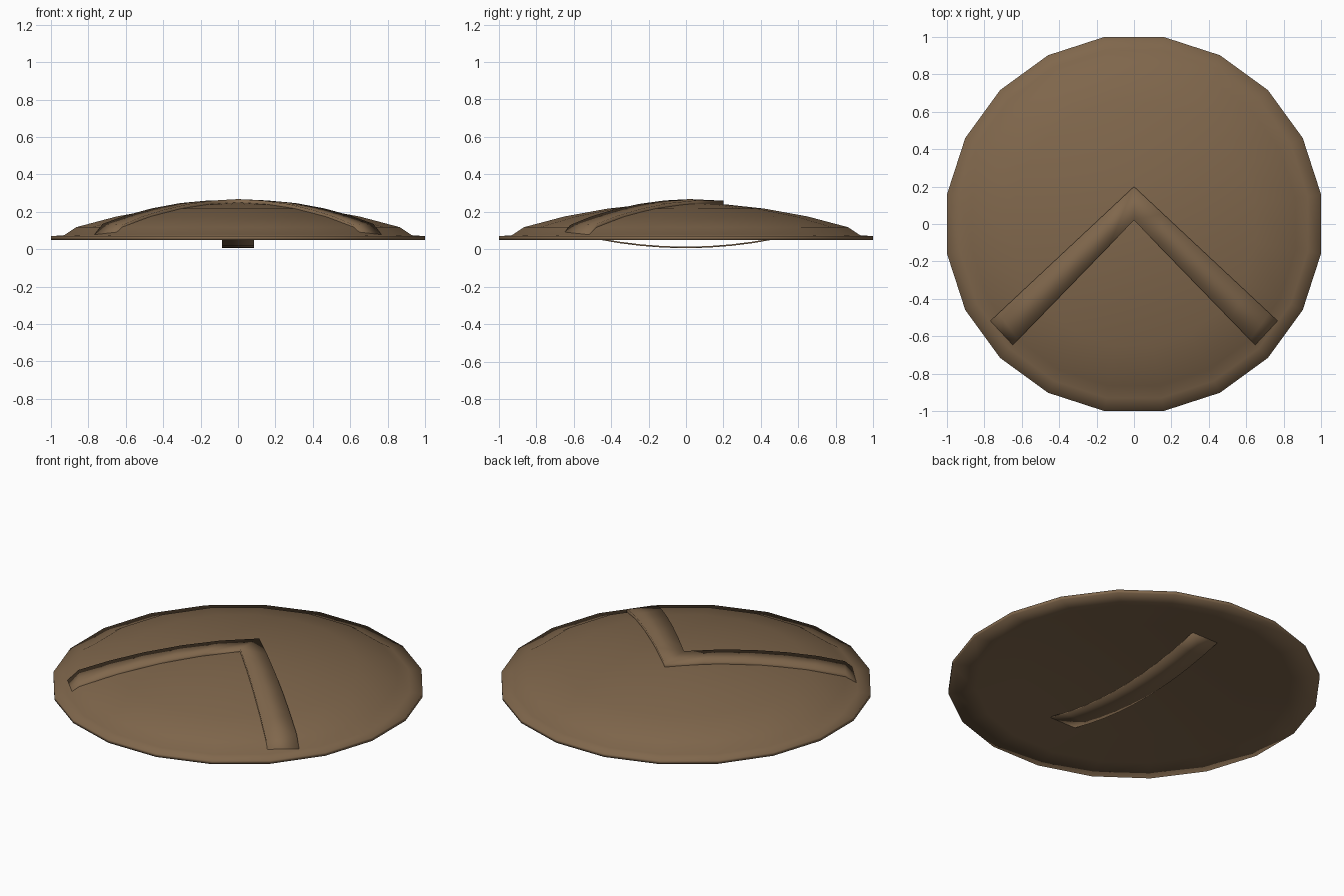
import bpy, bmesh, math

if "Cube" in bpy.data.objects:
    bpy.data.objects.remove(bpy.data.objects["Cube"])

brown = bpy.data.materials.new("brown_wood")
brown.diffuse_color = (0.215, 0.135, 0.072, 1)
brown.use_nodes = True
brown.node_tree.nodes["Principled BSDF"].inputs["Base Color"].default_value = brown.diffuse_color

SIDES = 20
K = 1 / math.cos(math.pi / SIDES)          # flat-to-corner radius
# dome profile: (radius to the flats, height)
DOME = [(0.93, 0.075), (0.865, 0.118), (0.65, 0.175), (0.42, 0.217), (0.21, 0.24), (0.0, 0.25)]
# shallow hollow underneath
HOLLOW = [(0.0, 0.115), (0.3, 0.107), (0.6, 0.085), (0.85, 0.06), (1.0, 0.05)]


def finish(name, bm, angle=180):
    bmesh.ops.recalc_face_normals(bm, faces=bm.faces)
    me = bpy.data.meshes.new(name)
    bm.to_mesh(me)
    bm.free()
    ob = bpy.data.objects.new(name, me)
    bpy.context.collection.objects.link(ob)
    me.materials.append(brown)
    bpy.ops.object.select_all(action='DESELECT')
    ob.select_set(True)
    bpy.context.view_layer.objects.active = ob
    bpy.ops.object.shade_smooth_by_angle(angle=math.radians(angle))
    return ob


def dome_z(x, y):
    r = math.hypot(x, y)
    for (r1, z1), (r0, z0) in zip(DOME, DOME[1:]):
        if r >= r0:
            return z0 + (z1 - z0) * (r - r0) / (r1 - r0)


def loft(bm, sections, caps=True):
    """Skin a list of equal closed sections, optionally capping both ends."""
    rows = [[bm.verts.new(p) for p in s] for s in sections]
    for a, b in zip(rows, rows[1:]):
        n = len(a)
        for i in range(n):
            bm.faces.new((a[i], a[(i + 1) % n], b[(i + 1) % n], b[i]))
    if caps:
        bm.faces.new(rows[0])
        bm.faces.new(rows[-1])
    return rows


# domed disc with a thin flat rim
bm = bmesh.new()
rings = []
for r, z in HOLLOW[1:] + [(1.0, 0.07)] + DOME[:-1]:
    rings.append([(r * K * math.cos((i + .5) * math.tau / SIDES),
                   r * K * math.sin((i + .5) * math.tau / SIDES), z) for i in range(SIDES)])
rows = loft(bm, rings, caps=False)
for row, z in ((rows[0], HOLLOW[0][1]), (rows[-1], DOME[-1][1])):
    tip = bm.verts.new((0, 0, z))
    for i in range(SIDES):
        bm.faces.new((row[i], row[(i + 1) % SIDES], tip))
finish("shield_disc", bm)

# V-shaped raised band: two straps that follow the dome and meet at the middle
bm = bmesh.new()
sections = []
for t in (-1, -.94, -.78, -.6, -.4, -.2, 0, .2, .4, .6, .78, .94, 1):
    s, a = (1 if t >= 0 else -1), abs(t)
    inner = (s * 0.66 * a, 0.02 - 0.68 * a)
    outer = (s * 0.77 * a, 0.20 - 0.72 * a)
    sec = []
    for (x, y), top in ((inner, 0), (inner, 1), (outer, 1), (outer, 0)):
        z = dome_z(x, y)
        if top:
            z = z + 0.019 if a < 1 else 0.075
        else:
            z = max(z - 0.015, 0.065)
        sec.append((x, y, z))
    sections.append(sec)
loft(bm, sections)
finish("raised_band", bm)

# bowed hand strap on the underside
bm = bmesh.new()
sections = []
for i in range(11):
    y = -0.6 + 0.12 * i
    z = 0.006 + 0.21 * y * y
    sections.append([(-0.085, y, z), (0.085, y, z), (0.085, y, z + 0.008), (-0.085, y, z + 0.008)])
loft(bm, sections)
finish("hand_strap", bm)
